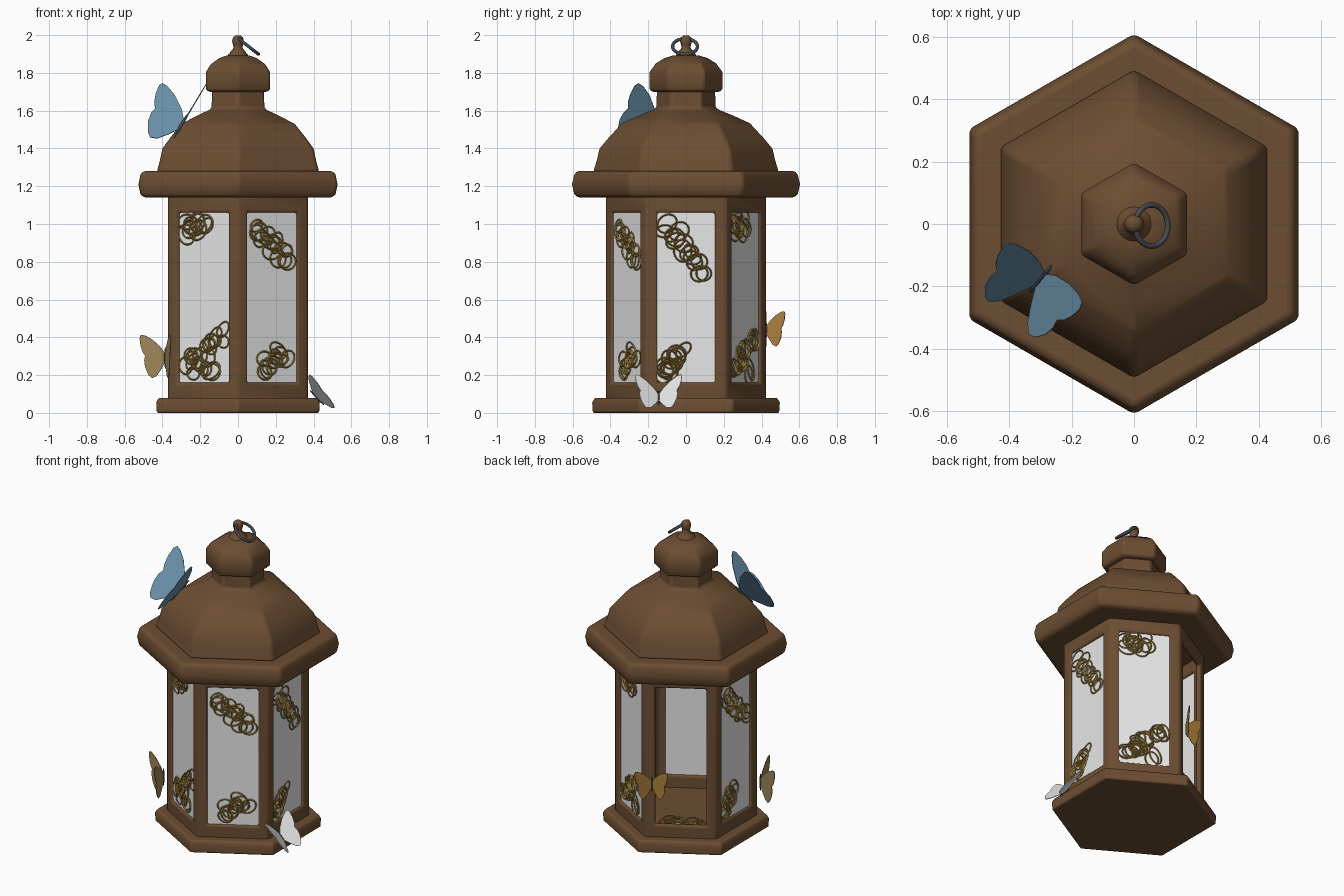
import bpy, bmesh, math, random
from mathutils import Vector, Matrix

if "Cube" in bpy.data.objects:
    bpy.data.objects.remove(bpy.data.objects["Cube"])

random.seed(4)
C30 = math.cos(math.radians(30))


def mat(name, r, g, b):
    m = bpy.data.materials.new(name)
    m.diffuse_color = (r, g, b, 1)
    m.use_nodes = True
    m.node_tree.nodes["Principled BSDF"].inputs["Base Color"].default_value = m.diffuse_color
    return m


BRONZE = mat("bronze_brown", .150, .075, .032)
GLASS = mat("white_glass", .8, .8, .8)
GOLD = mat("filigree_gold", .30, .18, .03)
IRON = mat("dark_iron", .065, .068, .08)
BLUE = mat("blue_wing", .15, .29, .41)
WHITE = mat("white_wing", .8, .8, .8)
AMBER = mat("amber_wing", .44, .23, .05)
TAN = mat("tan_wing", .35, .24, .10)


def finish(name, bm, material, bevel=0, angle=35):
    bmesh.ops.remove_doubles(bm, verts=bm.verts, dist=1e-5)
    bmesh.ops.recalc_face_normals(bm, faces=bm.faces)
    me = bpy.data.meshes.new(name)
    bm.to_mesh(me)
    bm.free()
    ob = bpy.data.objects.new(name, me)
    bpy.context.collection.objects.link(ob)
    me.materials.append(material)
    bpy.ops.object.select_all(action='DESELECT')
    ob.select_set(True)
    bpy.context.view_layer.objects.active = ob
    bpy.ops.object.shade_smooth_by_angle(angle=math.radians(angle))
    if bevel:
        mod = ob.modifiers.new("bevel", 'BEVEL')
        mod.width, mod.segments = bevel, 3
        mod.limit_method, mod.angle_limit = 'ANGLE', math.radians(42)
    return ob


def lathe(name, profile, material, sides=6, bevel=0, angle=35):
    """Profile of (side distance, z), closed with a cap at both ends."""
    bm = bmesh.new()
    k = 1 / math.cos(math.pi / sides)
    rings = [[bm.verts.new((r * k * math.cos(math.pi / 2 + i * math.tau / sides),
                            r * k * math.sin(math.pi / 2 + i * math.tau / sides), z))
              for i in range(sides)] for r, z in profile]
    for a, b in zip(rings, rings[1:]):
        for i in range(sides):
            j = (i + 1) % sides
            bm.faces.new((a[i], a[j], b[j], b[i]))
    bm.faces.new(rings[0])
    bm.faces.new(rings[-1])
    return finish(name, bm, material, bevel, angle)


def side_point(az, u, d, z):
    """Point on a lantern side: u to the right, d outward."""
    a = math.radians(az)
    return Vector((d * math.cos(a) - u * math.sin(a), d * math.sin(a) + u * math.cos(a), z))


# base, brim, roof, knob
lathe("base", [(.43, 0), (.433, .055), (.42, .08)], BRONZE, bevel=.01)
lathe("brim", [(.50, 1.14), (.517, 1.16), (.527, 1.21), (.517, 1.26), (.505, 1.28)],
      BRONZE, bevel=.015)
lathe("roof", [(.43, 1.275), (.415, 1.33), (.40, 1.40), (.36, 1.455), (.30, 1.53),
               (.22, 1.572), (.14, 1.61), (.137, 1.71)], BRONZE, bevel=.015)
lathe("knob", [(.16, 1.70), (.17, 1.715), (.17, 1.805), (.145, 1.845), (.10, 1.878),
               (.06, 1.892)], BRONZE, bevel=.012)
# round finial with ball
lathe("finial", [(.06, 1.885), (.04, 1.91), (.022, 1.935), (.027, 1.95), (.031, 1.968),
                 (.026, 1.988), (.012, 1.999)], BRONZE, sides=20, angle=60)
# hanging ring
bpy.ops.mesh.primitive_torus_add(major_radius=.066, minor_radius=.009, major_segments=36,
                                 minor_segments=10, location=(.056, -.005, 1.94),
                                 rotation=(0, math.radians(38), 0))
ring = bpy.context.object
ring.name = "hanging_ring"
ring.data.materials.append(IRON)
bpy.ops.object.shade_smooth_by_angle(angle=math.radians(60))

# body frame: six walls with window openings
bm = bmesh.new()
OUT, INN = .37, .335
for az in range(0, 360, 60):
    def rect(d, hw, z0, z1):
        return [bm.verts.new(side_point(az, u, d, z))
                for u, z in ((-hw, z0), (hw, z0), (hw, z1), (-hw, z1))]
    t = math.tan(math.pi / 6)
    loops = [rect(OUT, OUT * t, .075, 1.145), rect(OUT, .153, .16, 1.06),
             rect(INN, .153, .16, 1.06), rect(INN, INN * t, .075, 1.145)]
    for a, b in zip(loops, loops[1:]):
        for i in range(4):
            j = (i + 1) % 4
            bm.faces.new((a[i], a[j], b[j], b[i]))
finish("body_frame", bm, BRONZE, bevel=.012)

# glass panes, the back left opening stays empty
bm = bmesh.new()
for az in (0, 60, 180, 240, 300):
    pts = [(-.157, .155), (.157, .155), (.157, 1.065), (-.157, 1.065)]
    a, b = ([bm.verts.new(side_point(az, u, d, z)) for u, z in pts] for d in (.349, .355))
    bm.faces.new(a)
    bm.faces.new(b)
    for i in range(4):
        j = (i + 1) % 4
        bm.faces.new((a[i], a[j], b[j], b[i]))
finish("window_panes", bm, GLASS)


# gold filigree: clusters of thin overlapping loops
def wire_loop(bm, place, ru, rv, tilt, tube=.0045, n=22):
    rows = []
    for i in range(n):
        a = i * math.tau / n
        row = []
        for k in range(4):
            b = k * math.tau / 4
            x, y = (ru + tube * math.cos(b)) * math.cos(a), (rv + tube * math.cos(b)) * math.sin(a)
            row.append(bm.verts.new(place(x * math.cos(tilt) - y * math.sin(tilt),
                                          x * math.sin(tilt) + y * math.cos(tilt),
                                          tube * math.sin(b))))
        rows.append(row)
    for i in range(n):
        for k in range(4):
            p, q, m = rows[i], rows[(i + 1) % n], (k + 1) % 4
            bm.faces.new((p[k], p[m], q[m], q[k]))


# each cluster: start u, z, end u, z, number of loops
PATTERNS = [
    [(-.11, .99, .11, .75, 15), (-.11, .22, -.03, .32, 12)],
    [(-.10, .97, .0, 1.01, 11), (-.11, .22, .10, .41, 17), (-.05, .27, .04, .21, 5)],
    [(-.09, .97, .09, .80, 16), (-.04, .24, .07, .32, 12)],
]
bm = bmesh.new()
for az in (0, 60, 180, 240, 300):
    for u0, z0, u1, z1, n in PATTERNS[(az // 60) % 3]:
        for i in range(n):
            f = i / (n - 1)
            u = max(-.115, min(.115, u0 + (u1 - u0) * f + random.uniform(-.03, .03)))
            z = z0 + (z1 - z0) * f + random.uniform(-.035, .035)
            wire_loop(bm, lambda x, y, d: side_point(az, u + x, .357 + d, z + y),
                      random.uniform(.035, .06), random.uniform(.028, .05), random.uniform(0, 3))
# loose loops lying on the floor inside the opening
for i in range(14):
    u, d = random.uniform(-.1, .1), random.uniform(.12, .27)
    wire_loop(bm, lambda x, y, h: side_point(120, u + x, d + y, .082 + h), .05, .04, i)
finish("gold_filigree", bm, GOLD, angle=80)

# butterflies: one wing outline (outward, forward), mirrored and folded up
WING = [(0, .01), (.04, .065), (.11, .125), (.17, .155), (.20, .158), (.21, .135), (.203, .08),
        (.187, .03), (.165, -.005), (.172, -.04), (.165, -.09), (.148, -.13), (.135, -.155),
        (.11, -.178), (.075, -.165), (.035, -.11), (0, -.05)]


def butterfly(name, root, forward, up, fold, size, material):
    f, n = Vector(forward).normalized(), Vector(up).normalized()
    s = f.cross(n)
    fold = math.radians(fold)
    bm = bmesh.new()
    for sign in (1, -1):
        out = s * sign * math.cos(fold) + n * math.sin(fold)
        thick = (n * math.cos(fold) - s * sign * math.sin(fold)) * .002
        layers = [[bm.verts.new(Vector(root) + (out * a + f * b) * size + thick * t)
                   for a, b in WING] for t in (-1, 1)]
        for lay in layers:
            bm.faces.new(lay)
        for i in range(len(WING)):
            j = (i + 1) % len(WING)
            bm.faces.new((layers[0][i], layers[0][j], layers[1][j], layers[1][i]))
    finish(name + "_wings", bm, material)
    # slim body
    bm = bmesh.new()
    basis = Matrix((s, f, n)).transposed().to_4x4()
    bmesh.ops.create_uvsphere(bm, u_segments=10, v_segments=8, radius=1,
                              matrix=Matrix.Translation(Vector(root) - f * .02 * size) @ basis
                              @ Matrix.Diagonal((.009 * size, .085 * size, .009 * size, 1)))
    finish(name + "_body", bm, IRON, angle=60)


def heading(az, flat, z):
    return (flat * math.cos(math.radians(az)), flat * math.sin(math.radians(az)), z)


butterfly("blue_butterfly", (-.29, -.165, 1.54), heading(231, -.68, .73),
          heading(231, .73, .68), 41, 1, BLUE)
butterfly("white_butterfly", (.41, -.145, .09), (-.69, 0, .73), (.73, 0, .69), 25, .65, WHITE)
butterfly("amber_butterfly", (-.05, .425, .45), (0, 0, 1), heading(120, 1, 0), 30, .55, AMBER)
butterfly("tan_butterfly", (-.385, -.225, .305), (0, 0, 1), heading(222, 1, 0), 30, .68, TAN)
